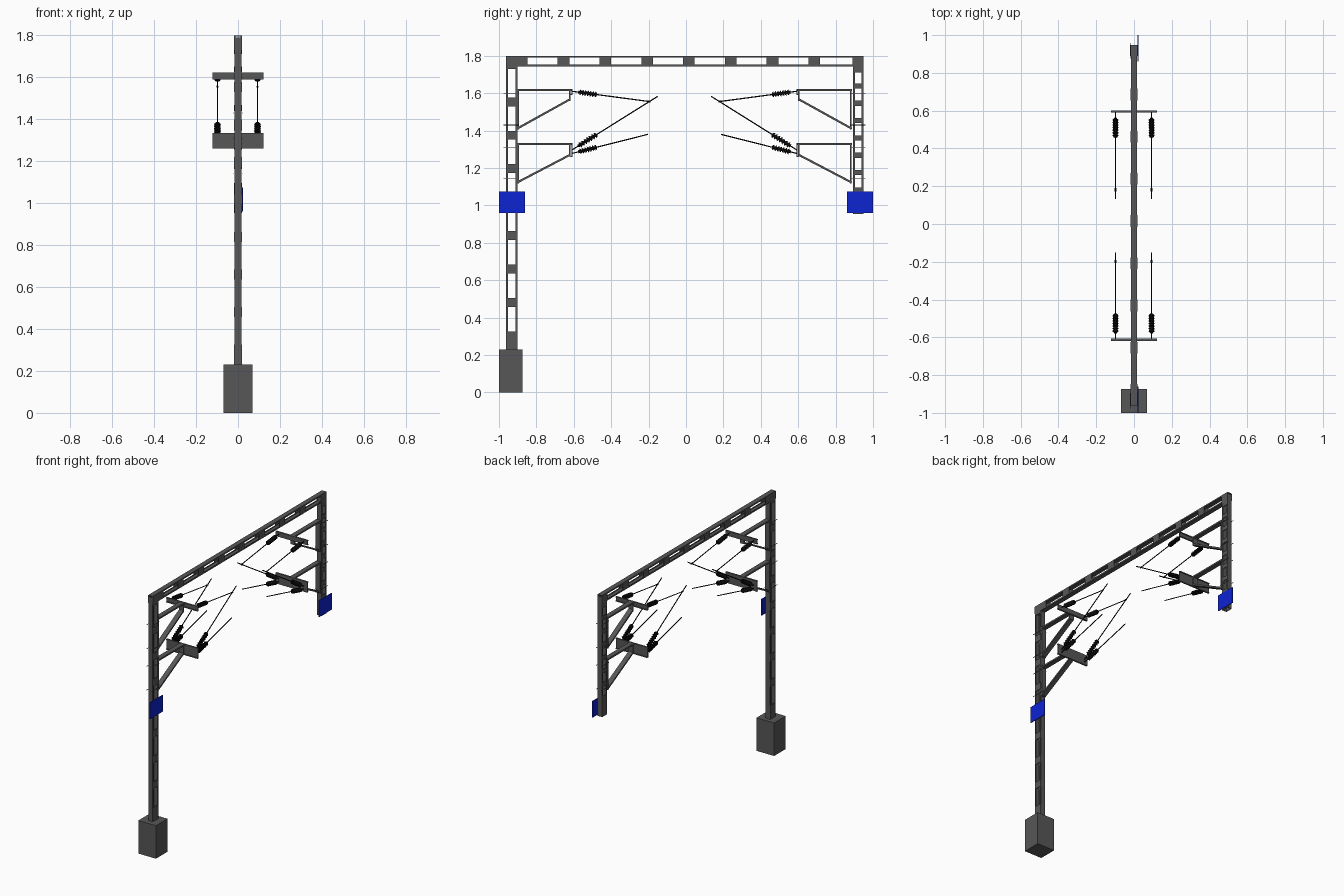
import bpy, bmesh, math
from mathutils import Vector, Matrix

if "Cube" in bpy.data.objects:
    bpy.data.objects.remove(bpy.data.objects["Cube"])


def material(name, rgb):
    m = bpy.data.materials.new(name)
    m.diffuse_color = (*rgb, 1)
    m.use_nodes = True
    m.node_tree.nodes["Principled BSDF"].inputs["Base Color"].default_value = m.diffuse_color
    return m


STEEL = material("grey steel", (0.095, 0.095, 0.095))
BLACK = material("black", (0.004, 0.004, 0.004))
BLUE = material("sign blue", (0.004, 0.017, 0.65))
HX = 0.017      # half depth of the lattice members
MID = -0.0085   # mirror plane of the two arm sets


def finish(name, bm, mat):
    me = bpy.data.meshes.new(name)
    bm.to_mesh(me)
    bm.free()
    me.materials.append(mat)
    bpy.context.collection.objects.link(bpy.data.objects.new(name, me))


def box(bm, x0, x1, y0, y1, z0, z1):
    mat = Matrix.Translation(((x0 + x1) / 2, (y0 + y1) / 2, (z0 + z1) / 2)) @ \
        Matrix.Diagonal((x1 - x0, abs(y1 - y0), z1 - z0, 1))
    bmesh.ops.create_cube(bm, size=1, matrix=mat)


def rod(bm, p, q, r, sides=8, r2=None):
    p, q = Vector(p), Vector(q)
    d = q - p
    mat = Matrix.Translation((p + q) / 2) @ d.to_track_quat('Z', 'Y').to_matrix().to_4x4()
    bmesh.ops.create_cone(bm, cap_ends=True, segments=sides, radius1=r,
                          radius2=r if r2 is None else r2, depth=d.length, matrix=mat)


def bar(bm, p, q, width, thick):
    """Flat bar lying in the y-z plane, width along x."""
    p, q = Vector(p), Vector(q)
    d = q - p
    mat = Matrix.Translation((p + q) / 2) @ Matrix.Rotation(math.atan2(d.z, d.y), 4, 'X') @ \
        Matrix.Diagonal((width, d.length, thick, 1))
    bmesh.ops.create_cube(bm, size=1, matrix=mat)


def lattice(name, axis, across, along, battens):
    """Two facing channels joined by batten plates on both x sides."""
    bm = bmesh.new()

    def put(x0, x1, a, l):
        if axis == 'z':
            box(bm, x0, x1, *a, *l)
        else:
            box(bm, x0, x1, *l, *a)
    a0, a1 = across
    t, f = 0.005, 0.010
    put(-HX, HX, (a0, a0 + t), along)
    put(-HX, HX, (a1 - t, a1), along)
    for s in (-1, 1):
        x0, x1 = sorted((s * HX, s * (HX - 0.004)))
        put(x0, x1, (a0, a0 + f), along)
        put(x0, x1, (a1 - f, a1), along)
        x0, x1 = sorted((s * (HX - 0.003), s * (HX + 0.001)))
        for b in battens:
            put(x0, x1, (a0 + 0.002, a1 - 0.002), b)
    finish(name, bm, STEEL)


# Foundation block
bm = bmesh.new()
box(bm, -0.068, 0.068, -1, -0.873, 0, 0.23)
finish("foundation", bm, STEEL)

# Masts and top beam
lattice("tall_mast", 'z', (-0.963, -0.901), (0.22, 1.79),
        [(0.23, 0.326), (1.73, 1.79)] +
        [(0.48 + 0.179 * i - 0.024, 0.48 + 0.179 * i + 0.024) for i in range(7)])
lattice("short_mast", 'z', (0.894, 0.948), (0.953, 1.79),
        [(0.953, 1.095), (1.71, 1.79)] +
        [(1.176 + 0.0925 * i - 0.014, 1.176 + 0.0925 * i + 0.014) for i in range(6)])
lattice("top_beam", 'y', (1.743, 1.80), (-0.963, 0.948),
        [(-0.963, -0.848), (0.89, 0.948)] +
        [(-0.655 + 0.2235 * i - 0.031, -0.655 + 0.2235 * i + 0.031) for i in range(7)])

# Blue sign plates on the +x side
for name, y in (("left_sign", -0.93), ("right_sign", 0.93)):
    bm = bmesh.new()
    box(bm, HX + 0.001, HX + 0.006, y - 0.07, y + 0.07, 0.96, 1.074)
    finish(name, bm, BLUE)

for side, s in (("left", -1), ("right", 1)):
    def P(x, v, z):
        return (x, MID + s * v, z)

    # Bracket arms: (top z, foot z of brace, tip z of brace, cross bar bottom z)
    for level, top, foot, tip, low in (("upper", 1.617, 1.41, 1.567, 1.59),
                                       ("lower", 1.328, 1.122, 1.27, 1.26)):
        bm = bmesh.new()
        bar(bm, P(0, 0.895, top), P(0, 0.605, top), 0.034, 0.011)
        bar(bm, P(0, 0.895, foot), P(0, 0.612, tip), 0.034, 0.011)
        bar(bm, P(0, 0.889, foot - 0.005), P(0, 0.889, top), 0.034, 0.009)
        bar(bm, P(0, 0.612, tip - 0.008), P(0, 0.612, top), 0.034, 0.008)
        finish(f"{side}_{level}_arm", bm, STEEL)

        bm = bmesh.new()
        ys = sorted((MID + s * 0.604, MID + s * 0.598))
        box(bm, -0.122, 0.122, *ys, low, top + 0.006)
        ys = sorted((MID + s * 0.610, MID + s * 0.598))
        box(bm, -0.122, 0.122, *ys, top + 0.001, top + 0.006)
        box(bm, -0.122, 0.122, *ys, low, low + 0.005)
        finish(f"{side}_{level}_cross_bar", bm, STEEL)

        # Clamp bolts through the mast
        bm = bmesh.new()
        for z in (top - 0.02, foot + 0.02):
            for x in (-HX - 0.003, HX + 0.003):
                rod(bm, P(x, 0.885, z), P(x, 0.967, z), 0.002, 6)
        finish(f"{side}_{level}_clamp_bolts", bm, STEEL)

    # Wires with ribbed insulators: start (v, z), end (v, z)
    for kind, a, b in (("upper", (0.600, 1.610), (0.186, 1.555)),
                       ("diagonal", (0.600, 1.297), (0.143, 1.583)),
                       ("lower", (0.600, 1.278), (0.195, 1.380))):
        wires, ribs = bmesh.new(), bmesh.new()
        for x in (-0.098, 0.093):
            p, q = Vector(P(x, *a)), Vector(P(x, *b))
            rod(wires, p, q, 0.0032, 6)
            if kind == "upper":
                d = (q - p).normalized()
                rod(wires, q - d * 0.012, q + d * 0.004, 0.005, 6)

            def at(v):
                return p.lerp(q, (a[0] - v) / (a[0] - b[0]))
            rod(ribs, at(0.568), at(0.468), 0.008, 10)
            for i in range(7):
                v = 0.559 - i * 0.0135
                rod(ribs, at(v), at(v - 0.008), 0.016, 12, 0.011)
        finish(f"{side}_{kind}_wires", wires, BLACK)
        finish(f"{side}_{kind}_insulators", ribs, BLACK)
